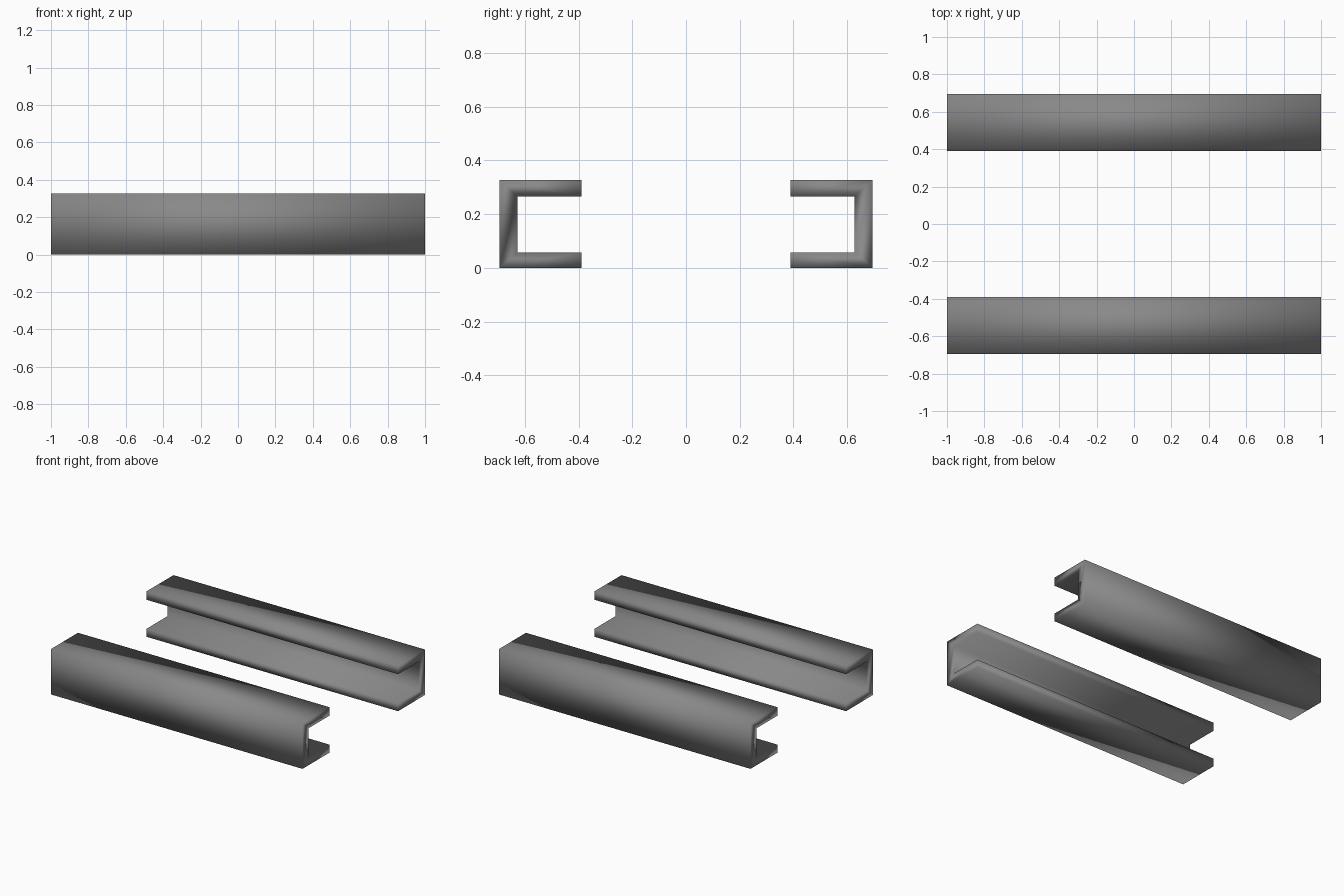
import bpy, bmesh

if "Cube" in bpy.data.objects:
    bpy.data.objects.remove(bpy.data.objects["Cube"])

steel = bpy.data.materials.new("dark grey steel")
steel.diffuse_color = (0.25, 0.25, 0.25, 1)
steel.use_nodes = True
steel.node_tree.nodes["Principled BSDF"].inputs["Base Color"].default_value = steel.diffuse_color

OUT, LIP, WEB = 0.695, 0.39, 0.627      # distances from the centre line
TOP, UPPER, LOWER = 0.327, 0.266, 0.058  # flange heights


def channel(name, side):
    # C-shaped profile, open towards the centre, extruded along x
    profile = [(OUT, 0), (OUT, TOP), (LIP, TOP), (LIP, UPPER),
               (WEB, UPPER), (WEB, LOWER), (LIP, LOWER), (LIP, 0)]
    bm = bmesh.new()
    face = bm.faces.new([bm.verts.new((-1, side * y, z)) for y, z in profile])
    ext = bmesh.ops.extrude_face_region(bm, geom=[face], use_keep_orig=True)
    moved = [v for v in ext["geom"] if isinstance(v, bmesh.types.BMVert)]
    bmesh.ops.translate(bm, verts=moved, vec=(2, 0, 0))
    bmesh.ops.recalc_face_normals(bm, faces=bm.faces)
    # the whole rail is softly shaded, corners included
    for f in bm.faces:
        f.smooth = True
    mesh = bpy.data.meshes.new(name)
    bm.to_mesh(mesh)
    bm.free()
    mesh.materials.append(steel)
    bpy.context.collection.objects.link(bpy.data.objects.new(name, mesh))


channel("front_channel", -1)
channel("back_channel", 1)
